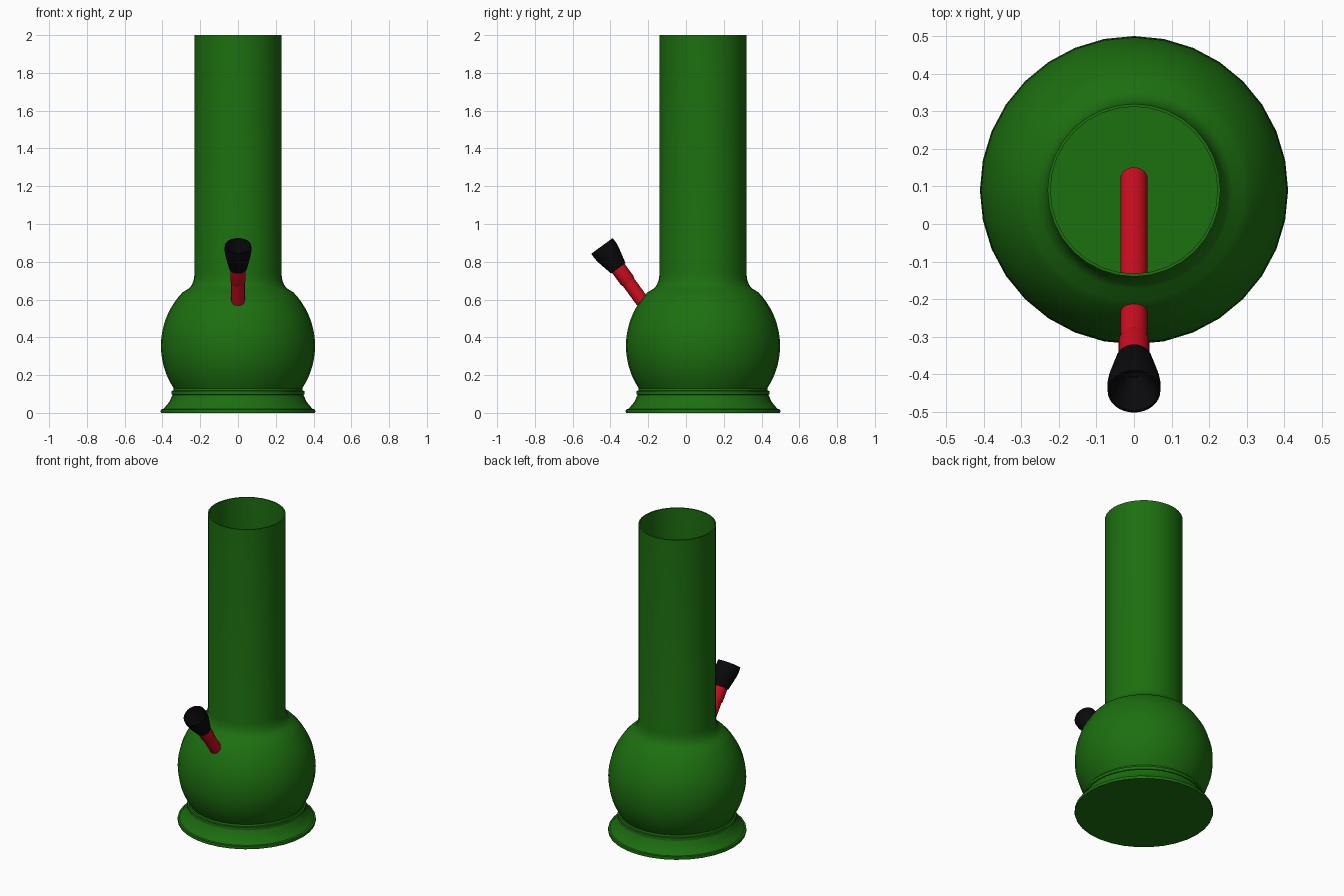
import bpy, bmesh, math
from mathutils import Vector, Matrix

if "Cube" in bpy.data.objects:
    bpy.data.objects.remove(bpy.data.objects["Cube"])

SIDES = 32


def material(name, rgb):
    m = bpy.data.materials.new(name)
    m.diffuse_color = (*rgb, 1)
    m.use_nodes = True
    m.node_tree.nodes["Principled BSDF"].inputs["Base Color"].default_value = m.diffuse_color
    return m


green = material("green_glass", (0.012, 0.16, 0.005))
red = material("red_stem", (0.62, 0.004, 0.014))
black = material("black_bowl", (0.003, 0.003, 0.004))


def lathe(name, profile, mat, matrix, sides=SIDES):
    """Revolve (radius, height) points round the local z axis; radius 0 makes a pole."""
    bm = bmesh.new()
    rings = []
    for r, z in profile:
        if r == 0:
            rings.append([bm.verts.new((0, 0, z))] * sides)
        else:
            rings.append([bm.verts.new((r * math.sin(2 * math.pi * i / sides),
                                        r * math.cos(2 * math.pi * i / sides), z))
                          for i in range(sides)])
    for a, b in zip(rings, rings[1:]):
        for i in range(sides):
            j = (i + 1) % sides
            corners = list(dict.fromkeys((a[i], a[j], b[j], b[i])))
            bm.faces.new(corners)
    bmesh.ops.recalc_face_normals(bm, faces=bm.faces)
    bm.transform(matrix)
    me = bpy.data.meshes.new(name)
    bm.to_mesh(me)
    bm.free()
    ob = bpy.data.objects.new(name, me)
    bpy.context.collection.objects.link(ob)
    me.materials.append(mat)
    bpy.ops.object.select_all(action='DESELECT')
    ob.select_set(True)
    bpy.context.view_layer.objects.active = ob
    bpy.ops.object.shade_smooth_by_angle(angle=math.radians(35))
    return ob


# Body: flared foot, ring, round chamber and straight tube, with a thin inner wall
R, CZ, WALL = 0.408, 0.355, 0.008


def bulb(radius, start, end, steps=16):
    angles = [math.radians(start + (end - start) * k / steps) for k in range(steps + 1)]
    return [(radius * math.cos(a), CZ + radius * math.sin(a)) for a in angles]


foot = [(0, 0), (0.408, 0), (0.41, 0.008), (0.408, 0.018), (0.397, 0.02),
        (0.378, 0.04), (0.36, 0.064), (0.347, 0.096)]
ring = [(0.352, 0.097), (0.352, 0.116), (0.343, 0.118)]
neck = [(0.262, 0.657), (0.246, 0.675), (0.235, 0.7), (0.23, 0.735)]
outer = bulb(R, -33.5, 44) + neck + [(0.23, 2.0)]
inner = ([(0.23 - WALL, 2.0)] + [(r - WALL, z) for r, z in reversed(neck)]
         + bulb(R - WALL, 44, -33.5)
         + [(0.338, 0.1), (0.352, 0.064), (0.388, 0.022), (0.39, 0.01), (0, 0.01)])
lathe("body", foot + ring + outer + inner, green, Matrix.Translation((0, 0.09, 0)))

# Slanted axis shared by stem, collar and bowl; local z runs down into the chamber
axis = Vector((0, 0.59, -0.807)).normalized()
slant = Matrix.Translation((0, -0.445, 0.884)) @ axis.to_track_quat('Z', 'Y').to_matrix().to_4x4()

lathe("stem", [(0, 0.13), (0.036, 0.13), (0.036, 0.96), (0, 0.96)], red, slant)
lathe("stem_collar", [(0.034, 0.12), (0.041, 0.12), (0.041, 0.225), (0.036, 0.24)], red, slant)

# Bowl: tapered cup with a hollow mouth
lathe("bowl", [(0, 0.09), (0.02, 0.088), (0.05, 0.04), (0.064, 0), (0.07, 0), (0.071, 0.03),
               (0.067, 0.06), (0.058, 0.1), (0.047, 0.147), (0, 0.147)], black, slant)
